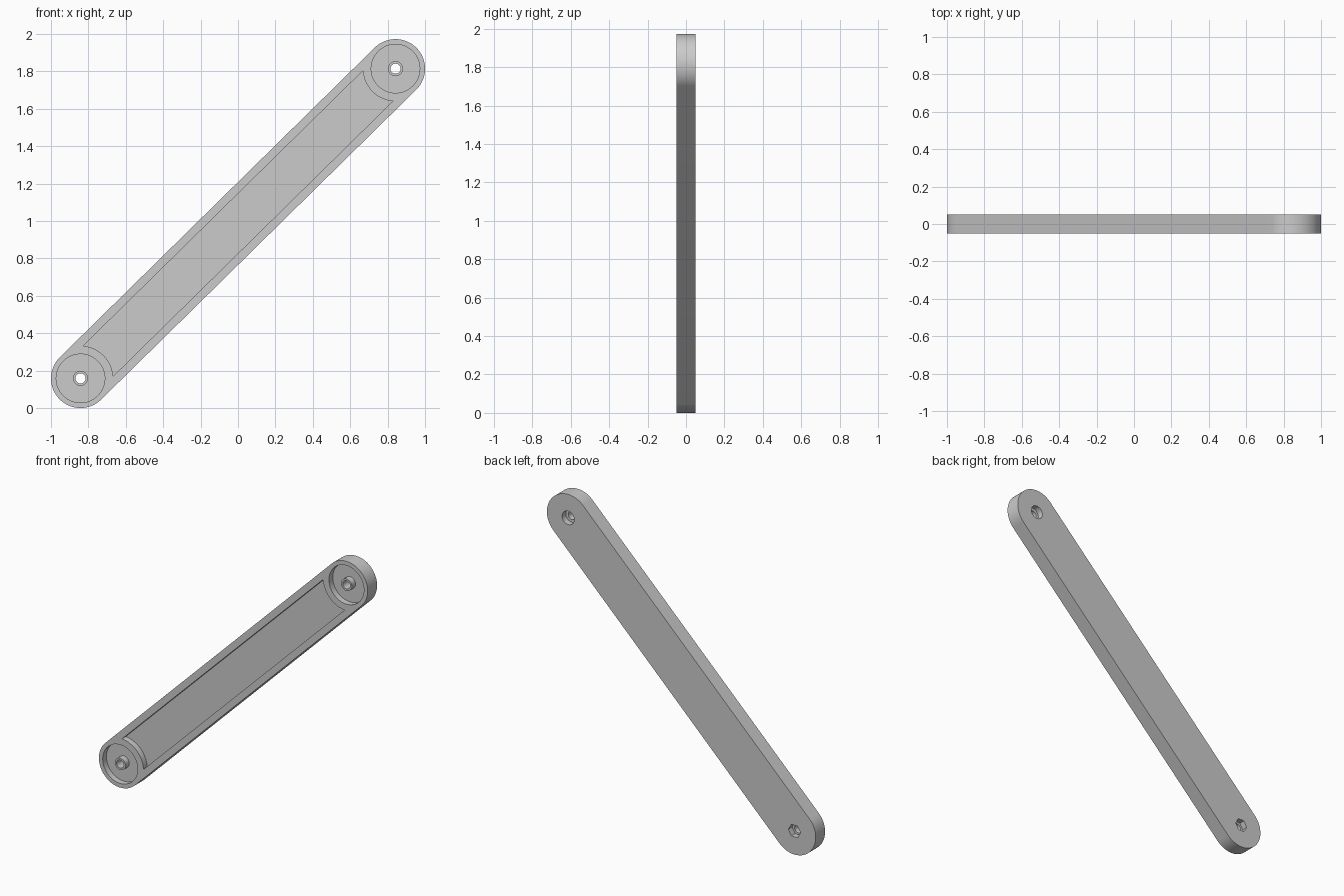
import bpy, bmesh, math
from mathutils import Vector

if "Cube" in bpy.data.objects:
    bpy.data.objects.remove(bpy.data.objects["Cube"])

LOW, HIGH = Vector((-0.842, 0, 0.158)), Vector((0.842, 0, 1.814))
R = 0.158
FRONT, BACK, FLOOR = -0.05, 0.05, -0.01
ALONG = (HIGH - LOW).normalized()
ACROSS = Vector((-ALONG.z, 0, ALONG.x))
LENGTH = (HIGH - LOW).length
TILT = math.atan2(ALONG.z, ALONG.x)

grey = bpy.data.materials.new("grey_plastic")
grey.use_nodes = True
grey.diffuse_color = (0.6, 0.6, 0.6, 1)
grey.node_tree.nodes["Principled BSDF"].inputs["Base Color"].default_value = (0.6, 0.6, 0.6, 1)


def arc(u, radius, start, end, steps):
    """Points on an arc about a spot on the bar's centre line."""
    return [(u + radius * math.cos(start + (end - start) * i / steps),
             radius * math.sin(start + (end - start) * i / steps)) for i in range(steps + 1)]


def prism(name, outline, y0, y1):
    """Extrude an outline drawn in the bar's own plane from y0 to y1."""
    bm = bmesh.new()
    base = [bm.verts.new(LOW + ALONG * u + ACROSS * v + Vector((0, y0, 0))) for u, v in outline]
    face = bm.faces.new(base)
    top = bmesh.ops.extrude_face_region(bm, geom=[face])["geom"]
    bmesh.ops.translate(bm, vec=(0, y1 - y0, 0),
                        verts=[g for g in top if isinstance(g, bmesh.types.BMVert)])
    bmesh.ops.recalc_face_normals(bm, faces=bm.faces)
    mesh = bpy.data.meshes.new(name)
    bm.to_mesh(mesh)
    bm.free()
    mesh.materials.append(grey)
    obj = bpy.data.objects.new(name, mesh)
    bpy.context.collection.objects.link(obj)
    return obj


def disc(name, u, radius, y0, y1, sides=64, turn=0.0):
    return prism(name, arc(u, radius, turn, turn + math.tau, sides)[:-1], y0, y1)


def combine(target, tool, operation):
    """Apply one boolean and discard its helper."""
    bpy.context.view_layer.objects.active = target
    mod = target.modifiers.new("combine", "BOOLEAN")
    mod.operation, mod.solver, mod.object = operation, "EXACT", tool
    bpy.ops.object.modifier_apply(modifier=mod.name)
    bpy.data.objects.remove(tool)


# Bar with round ends
half = math.pi / 2
bar = prism("link_bar", arc(0, R, half, 3 * half, 48) + arc(LENGTH, R, -half, half, 48), FRONT, BACK)

# Long front pocket with inward-curving ends
rim, width = 0.174, 0.114
bend = math.asin(width / rim)
pocket = arc(0, rim, bend, -bend, 24) + arc(LENGTH, rim, math.pi + bend, math.pi - bend, 24)
combine(bar, prism("pocket_cutter", pocket, FRONT - 0.02, FLOOR), "DIFFERENCE")

# Round recess, hollow boss and bolt hole at each end; hex nut seat below, round seat above
for u, sides in ((0, 6), (LENGTH, 48)):
    combine(bar, disc("recess_cutter", u, 0.13, FRONT - 0.02, FLOOR), "DIFFERENCE")
    combine(bar, disc("boss", u, 0.04, FRONT, FLOOR + 0.01, 40), "UNION")
    combine(bar, disc("bolt_cutter", u, 0.027, FRONT - 0.02, BACK + 0.02, 40), "DIFFERENCE")
    combine(bar, disc("seat_cutter", u, 0.045, BACK - 0.04, BACK + 0.02, sides, -TILT), "DIFFERENCE")

bpy.ops.object.select_all(action="DESELECT")
bar.select_set(True)
bpy.context.view_layer.objects.active = bar
bpy.ops.object.shade_smooth_by_angle(angle=math.radians(30))
